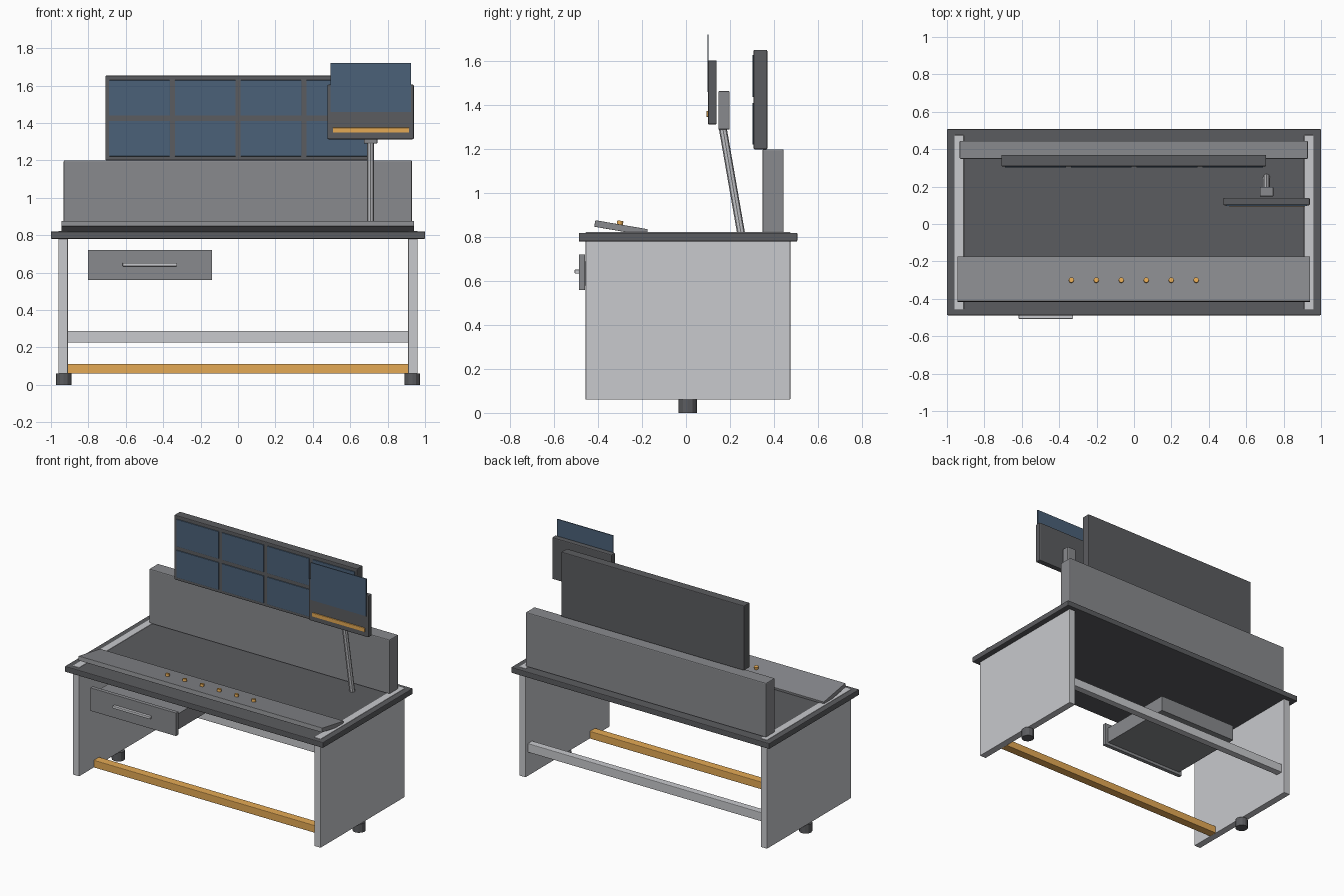
import bpy
from math import cos, sin
from mathutils import Vector

if "Cube" in bpy.data.objects:
    bpy.data.objects.remove(bpy.data.objects["Cube"])


def material(name, rgb):
    m = bpy.data.materials.new(name)
    m.diffuse_color = (*rgb, 1)
    m.use_nodes = True
    m.node_tree.nodes["Principled BSDF"].inputs["Base Color"].default_value = m.diffuse_color
    return m


BLUE = material("screen_blue", (0.07, 0.12, 0.19))
ORANGE = material("amber", (0.78, 0.40, 0.09))
DARK = material("dark_grey", (0.105, 0.107, 0.115))
MID = material("mid_grey", (0.25, 0.255, 0.27))
LIGHT = material("light_grey", (0.58, 0.585, 0.61))


def box(name, x, y, z, mat, bevel=0.0, tilt=0.0):
    """Box from (min, max) ranges on each axis, optionally tilted about x."""
    bpy.ops.mesh.primitive_cube_add(
        size=1, location=[(a + b) / 2 for a, b in (x, y, z)])
    o = bpy.context.object
    o.name = name
    o.scale = [b - a for a, b in (x, y, z)]
    bpy.ops.object.transform_apply(location=False, rotation=False, scale=True)
    o.rotation_euler.x = tilt
    if bevel:
        mod = o.modifiers.new("edge", 'BEVEL')
        mod.width = bevel
        mod.segments = 2
    o.data.materials.append(mat)
    return o


def rod(name, start, end, radius, sides, mat):
    """Cylinder between two points."""
    a, b = Vector(start), Vector(end)
    bpy.ops.mesh.primitive_cylinder_add(
        vertices=sides, radius=radius, depth=(b - a).length, location=(a + b) / 2)
    o = bpy.context.object
    o.name = name
    o.rotation_euler = (b - a).to_track_quat('Z', 'Y').to_euler()
    o.data.materials.append(mat)
    return o


# Desk: top, side panels whose ends show through the top, feet
box("desk_top", (-1, 1), (-0.488, 0.507), (0.78, 0.82), DARK, 0.005)
for side, s in (("left", -1), ("right", 1)):
    box(f"{side}_side_panel", sorted((s * 0.91, s * 0.96)), (-0.457, 0.475),
        (0.06, 0.823), LIGHT, 0.003)
    rod(f"{side}_foot", (s * 0.932, 0.0075, 0), (s * 0.932, 0.0075, 0.062),
        0.042, 12, DARK)

# Rails between the side panels
box("rear_rail", (-0.912, 0.912), (0.40, 0.45), (0.226, 0.288), LIGHT, 0.004)
box("foot_rail", (-0.912, 0.912), (-0.295, -0.235), (0.06, 0.112), ORANGE, 0.004)

# Drawer
box("drawer_front", (-0.802, -0.138), (-0.488, -0.46), (0.56, 0.722), MID, 0.002)
box("drawer_body", (-0.78, -0.16), (-0.461, 0.10), (0.58, 0.69), MID)
box("drawer_handle", (-0.617, -0.326), (-0.507, -0.486), (0.634, 0.652), LIGHT, 0.003)

# Tilted control strip with a row of knobs
TILT = -0.17
box("control_strip", (-0.945, 0.942), (-0.417, -0.175), (0.827, 0.857), MID, 0.002, TILT)
normal = Vector((0, -sin(TILT), cos(TILT)))
for i in range(6):
    base = Vector((-0.335 + i * 0.1335, -0.302, 0.855))
    rod(f"knob_{i + 1}", base, base + normal * 0.02, 0.014, 12, ORANGE)

# Back riser and the wall of eight screens
box("back_riser", (-0.932, 0.93), (0.348, 0.445), (0.82, 1.2), MID, 0.006)
box("screen_wall", (-0.709, 0.707), (0.308, 0.37), (1.2, 1.653), DARK, 0.005)
for row in range(2):
    for col in range(4):
        x, z = -0.689 + col * 0.3515, 1.222 + row * 0.217
        box(f"wall_screen_{row}_{col}", (x, x + 0.325), (0.302, 0.312),
            (z, z + 0.19), BLUE, 0.002)

# Side monitor on a leaning arm
rod("monitor_arm", (0.709, 0.252, 0.81), (0.709, 0.165, 1.31), 0.018, 8, LIGHT)
box("arm_bracket", (0.673, 0.745), (0.147, 0.199), (1.29, 1.465), MID, 0.005)
box("side_monitor", (0.478, 0.94), (0.1, 0.14), (1.313, 1.605), DARK, 0.006)
box("side_screen", (0.495, 0.925), (0.097, 0.103), (1.46, 1.722), BLUE)
box("side_monitor_strip", (0.508, 0.915), (0.093, 0.102), (1.348, 1.375), ORANGE, 0.002)
